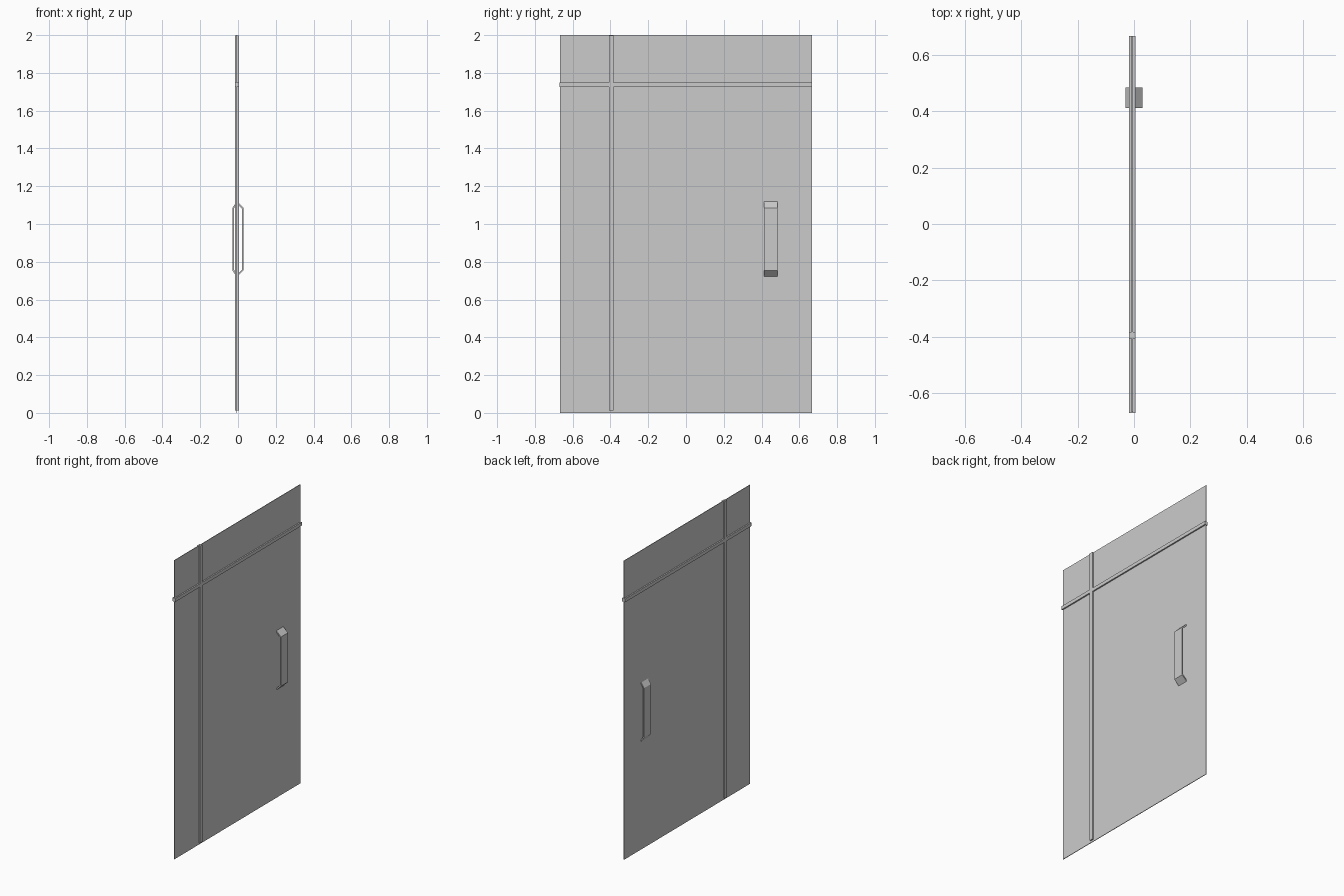
import bpy, bmesh

if "Cube" in bpy.data.objects:
    bpy.data.objects.remove(bpy.data.objects["Cube"])

PANEL_X = -0.006  # plane of the door leaf


def box(name, lo, hi):
    bm = bmesh.new()
    bmesh.ops.create_cube(bm, size=1)
    for v in bm.verts:
        v.co = [(a + b) / 2 + c * (b - a) for a, b, c in zip(lo, hi, v.co)]
    return finish(name, bm)


def finish(name, bm):
    bmesh.ops.recalc_face_normals(bm, faces=bm.faces)
    mesh = bpy.data.meshes.new(name)
    bm.to_mesh(mesh)
    bm.free()
    obj = bpy.data.objects.new(name, mesh)
    bpy.context.collection.objects.link(obj)
    return obj


def strap(name, side):
    # bent flat bar: outer path up, inner path back down, extruded along y
    outer = [(PANEL_X, 0.72), (side * 0.03, 0.755), (side * 0.03, 1.085), (PANEL_X, 1.12)]
    inner = [(PANEL_X, 1.109), (side * 0.022, 1.081), (side * 0.022, 0.759), (PANEL_X, 0.731)]
    bm = bmesh.new()
    verts = [bm.verts.new((x, 0.412, z)) for x, z in outer + inner]
    face = bm.faces.new(verts)
    ext = bmesh.ops.extrude_face_region(bm, geom=[face])["geom"]
    bmesh.ops.translate(bm, vec=(0, 0.073, 0),
                        verts=[g for g in ext if isinstance(g, bmesh.types.BMVert)])
    return finish(name, bm)


# Thin door leaf
box("door_panel", (PANEL_X - 0.002, -0.667, 0), (PANEL_X + 0.002, 0.667, 2))

# Decorative strips showing on both faces
box("vertical_strip", (-0.017, -0.407, 0.012), (0.005, -0.383, 1.998))
box("horizontal_strip", (-0.017, -0.670, 1.726), (0.005, 0.667, 1.749))

# Pull handles on both faces
for side, label in ((1, "right"), (-1, "left")):
    strap("pull_handle_" + label, side)
